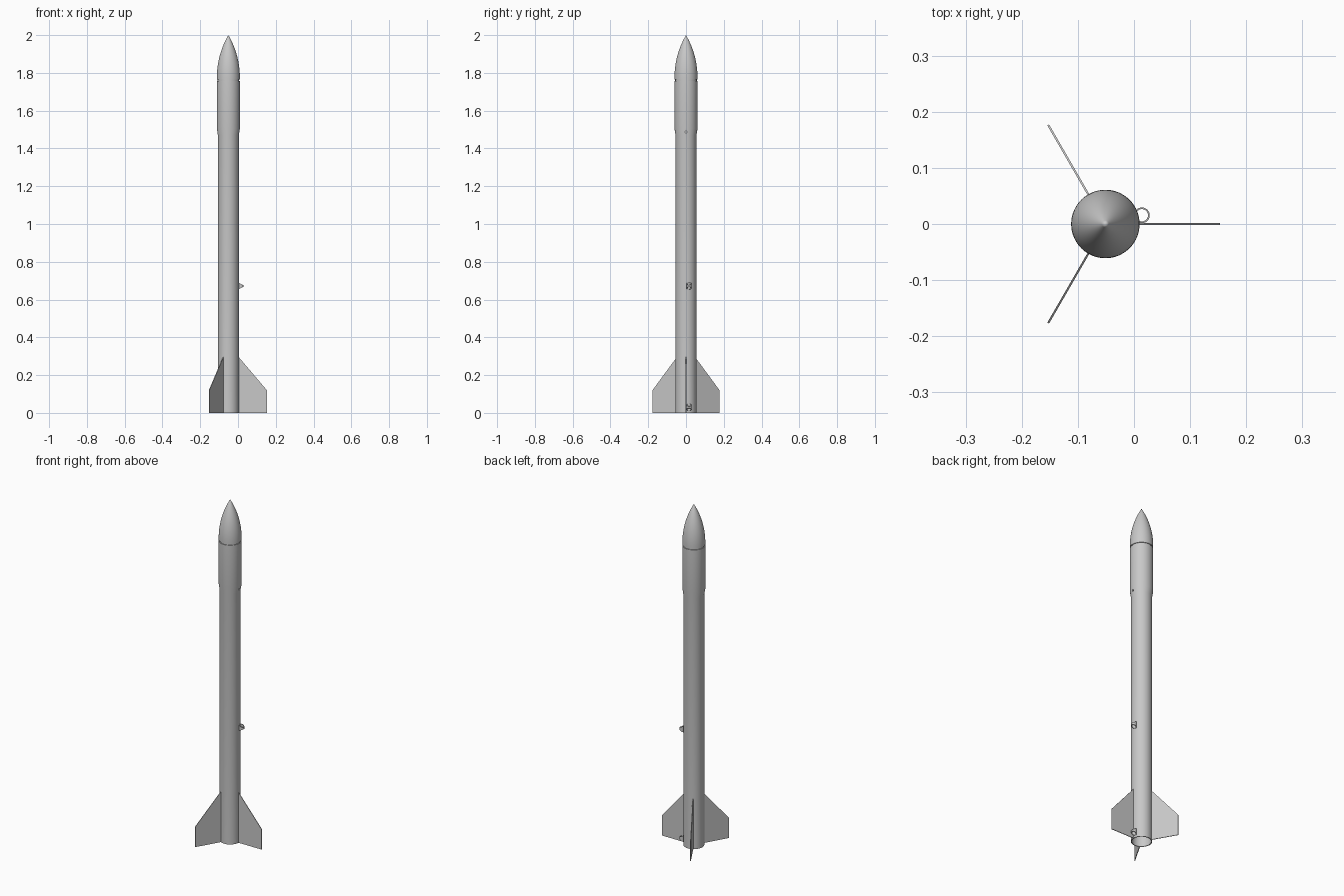
import bpy
import bmesh
import math
from mathutils import Matrix, Vector

cube = bpy.data.objects.get("Cube")
if cube:
    bpy.data.objects.remove(cube, do_unlink=True)

AXIS_X = -0.051
BODY_R, SLEEVE_R, BORE_R = 0.0555, 0.061, 0.051

grey = bpy.data.materials.new("light grey")
grey.use_nodes = True
grey.diffuse_color = (0.58, 0.58, 0.58, 1)
grey.node_tree.nodes["Principled BSDF"].inputs["Base Color"].default_value = (0.58, 0.58, 0.58, 1)


def finish(name, bm, location):
    """Turn a bmesh into a named object with the grey material."""
    bmesh.ops.remove_doubles(bm, verts=bm.verts, dist=1e-5)
    bmesh.ops.recalc_face_normals(bm, faces=bm.faces)
    mesh = bpy.data.meshes.new(name)
    bm.to_mesh(mesh)
    bm.free()
    mesh.materials.append(grey)
    obj = bpy.data.objects.new(name, mesh)
    obj.location = location
    bpy.context.collection.objects.link(obj)
    return obj


def activate(obj):
    bpy.ops.object.select_all(action='DESELECT')
    obj.select_set(True)
    bpy.context.view_layer.objects.active = obj


def smooth(obj):
    activate(obj)
    bpy.ops.object.shade_smooth_by_angle(angle=math.radians(30))


def lathe(name, profile, location, sides=64, closed=False):
    """Spin a profile of (radius, height) points about z."""
    bm = bmesh.new()
    verts = [bm.verts.new((r, 0, z)) for r, z in profile]
    ends = verts[1:] + verts[:1] if closed else verts[1:]
    edges = [bm.edges.new(pair) for pair in zip(verts, ends)]
    bmesh.ops.spin(bm, geom=verts + edges, cent=(0, 0, 0), axis=(0, 0, 1),
                   angle=math.tau, steps=sides, use_merge=True)
    return finish(name, bm, location)


# Hollow airframe with a wider sleeve at the top
airframe = lathe("airframe", [
    (BORE_R, 0), (BODY_R, 0), (BODY_R, 1.47), (SLEEVE_R, 1.505),
    (SLEEVE_R, 1.758), (BORE_R, 1.758)], (AXIS_X, 0, 0), closed=True)

# Small vent hole through the sleeve wall
bm = bmesh.new()
bmesh.ops.create_cone(bm, cap_ends=True, segments=16, radius1=0.005, radius2=0.005, depth=0.04,
                      matrix=Matrix.Rotation(math.pi / 2, 4, 'Y'))
cutter = finish("vent_cutter", bm, (AXIS_X + BODY_R, 0, 1.487))
cutter.hide_render = True
cut = airframe.modifiers.new("vent", 'BOOLEAN')
cut.operation = 'DIFFERENCE'
cut.object = cutter
activate(airframe)
bpy.ops.object.modifier_apply(modifier=cut.name)
bpy.data.objects.remove(cutter, do_unlink=True)
smooth(airframe)

# Pointed ogive nose on a recessed shoulder
base, length = 1.775, 0.225
rho = (SLEEVE_R ** 2 + length ** 2) / (2 * SLEEVE_R)
ogive = []
for i in range(21):
    h = length * i / 20
    ogive.append((max(0, math.sqrt(rho ** 2 - h ** 2) + SLEEVE_R - rho), base + h))
shoulder = [(0, 1.70), (0.0505, 1.70), (0.0505, 1.757), (0.057, 1.757), (0.057, 1.764),
            (SLEEVE_R, 1.764)]
smooth(lathe("nose_cone", shoulder + ogive, (AXIS_X, 0, 0)))

# Three thin swept fins
for name, turn in (("left_fin", 0), ("back_fin", 120), ("front_fin", 240)):
    bm = bmesh.new()
    outline = [(0.0535, 0), (0.204, 0), (0.204, 0.12), (0.0535, 0.297)]
    face = bm.faces.new([bm.verts.new((r, -0.0018, z)) for r, z in outline])
    side = bmesh.ops.extrude_face_region(bm, geom=[face])
    moved = [g for g in side["geom"] if isinstance(g, bmesh.types.BMVert)]
    bmesh.ops.translate(bm, verts=moved, vec=Vector((0, 0.0036, 0)))
    fin = finish(name, bm, (AXIS_X, 0, 0))
    fin.rotation_euler.z = math.radians(turn)

# Two launch lugs: short tubes whose ends slant in towards the outside
for name, height in (("upper_launch_lug", 0.672), ("lower_launch_lug", 0.03)):
    lug = lathe(name, [(0.011, -1), (0.014, -1), (0.014, 1), (0.011, 1)],
                (0.014, 0.0155, height), sides=32, closed=True)
    for v in lug.data.vertices:
        v.co.z *= 0.0115 - 0.5 * v.co.x
    smooth(lug)
